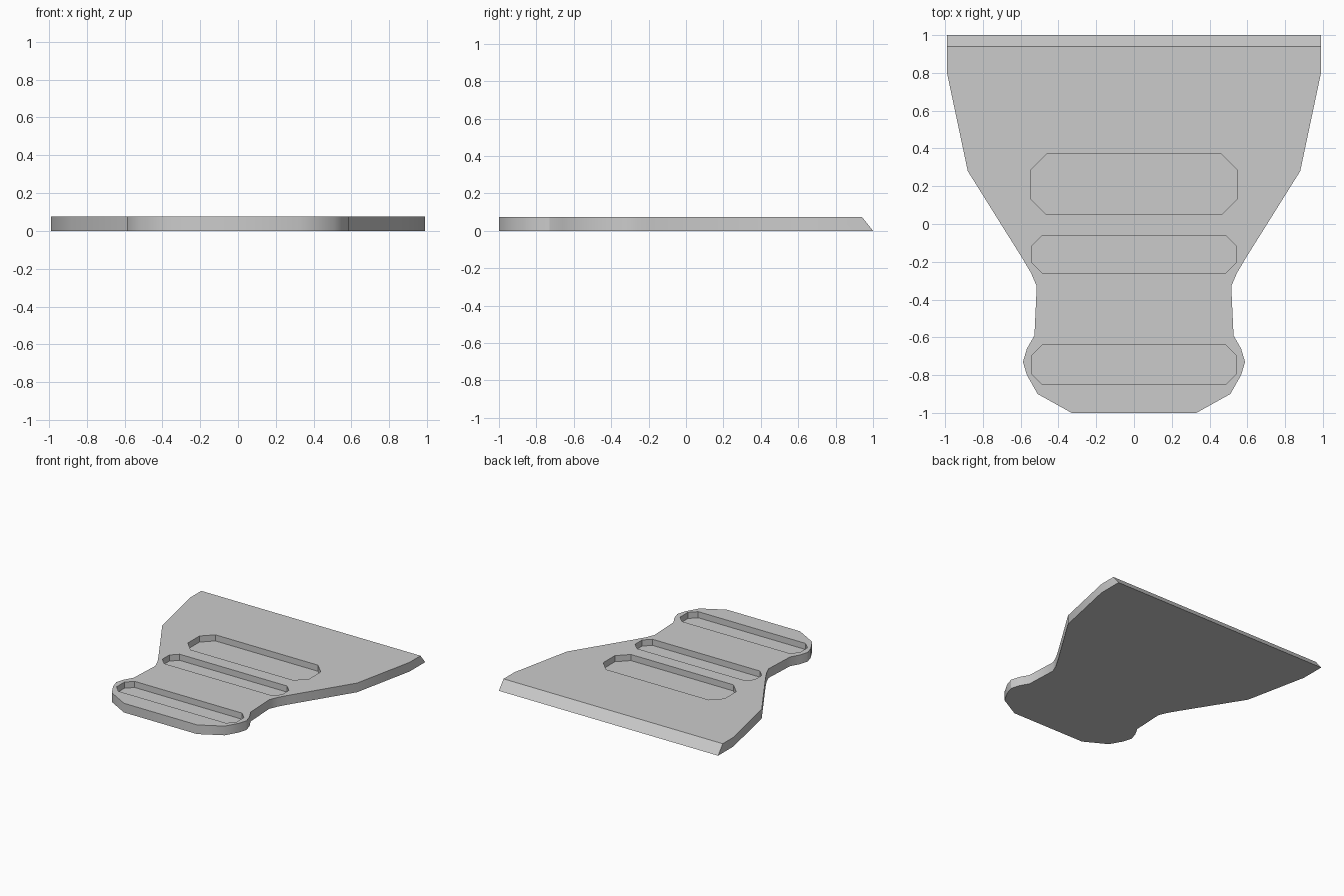
import bpy, bmesh, math

if "Cube" in bpy.data.objects:
    bpy.data.objects.remove(bpy.data.objects["Cube"])

THICK = 0.075
FLOOR = 0.025   # height of the recess floors


def prism(name, points, z0, z1):
    """Extrude a closed outline from z0 up to z1."""
    bm = bmesh.new()
    face = bm.faces.new([bm.verts.new((x, y, z0)) for x, y in points])
    ext = bmesh.ops.extrude_face_region(bm, geom=[face])
    top = [v for v in ext["geom"] if isinstance(v, bmesh.types.BMVert)]
    bmesh.ops.translate(bm, verts=top, vec=(0, 0, z1 - z0))
    bmesh.ops.recalc_face_normals(bm, faces=bm.faces)
    mesh = bpy.data.meshes.new(name)
    bm.to_mesh(mesh)
    bm.free()
    obj = bpy.data.objects.new(name, mesh)
    bpy.context.collection.objects.link(obj)
    return obj


# Plate outline: right half, mirrored to the left
half = [(0.33, -1), (0.51, -0.90), (0.567, -0.80), (0.588, -0.73), (0.567, -0.66),
        (0.527, -0.59), (0.515, -0.33), (0.545, -0.26), (0.592, -0.18),
        (0.88, 0.28), (0.99, 0.80), (0.99, 1)]
plate = prism("plate", half + [(-x, y) for x, y in reversed(half)], 0, THICK)

# Sloped edge along the wide end
for v in plate.data.vertices:
    if v.co.y > 0.99 and v.co.z > 0.01:
        v.co.y = 0.94

# Three recesses with clipped corners: half width, y range, corner size
recesses = [(0.548, 0.05, 0.37, 0.085),
            (0.54, -0.26, -0.06, 0.055),
            (0.54, -0.85, -0.64, 0.055)]
for i, (w, y0, y1, c) in enumerate(recesses):
    side = [(w - c, y0), (w, y0 + c), (w, y1 - c), (w - c, y1)]
    cutter = prism(f"recess_cutter_{i + 1}",
                   side + [(-x, y) for x, y in reversed(side)], FLOOR, 0.2)
    cutter.hide_render = True
    cutter.hide_set(True)
    cut = plate.modifiers.new(f"recess_{i + 1}", "BOOLEAN")
    cut.operation = "DIFFERENCE"
    cut.solver = "EXACT"
    cut.object = cutter

# Bake the recesses and soften the shallow outline corners
bpy.context.view_layer.update()
baked = bpy.data.meshes.new_from_object(
    plate.evaluated_get(bpy.context.evaluated_depsgraph_get()))
plate.modifiers.clear()
plate.data = baked
for obj in [o for o in bpy.data.objects if o.hide_render]:
    bpy.data.objects.remove(obj)
bpy.context.view_layer.objects.active = plate
plate.select_set(True)
bpy.ops.object.shade_smooth_by_angle(angle=math.radians(32))
